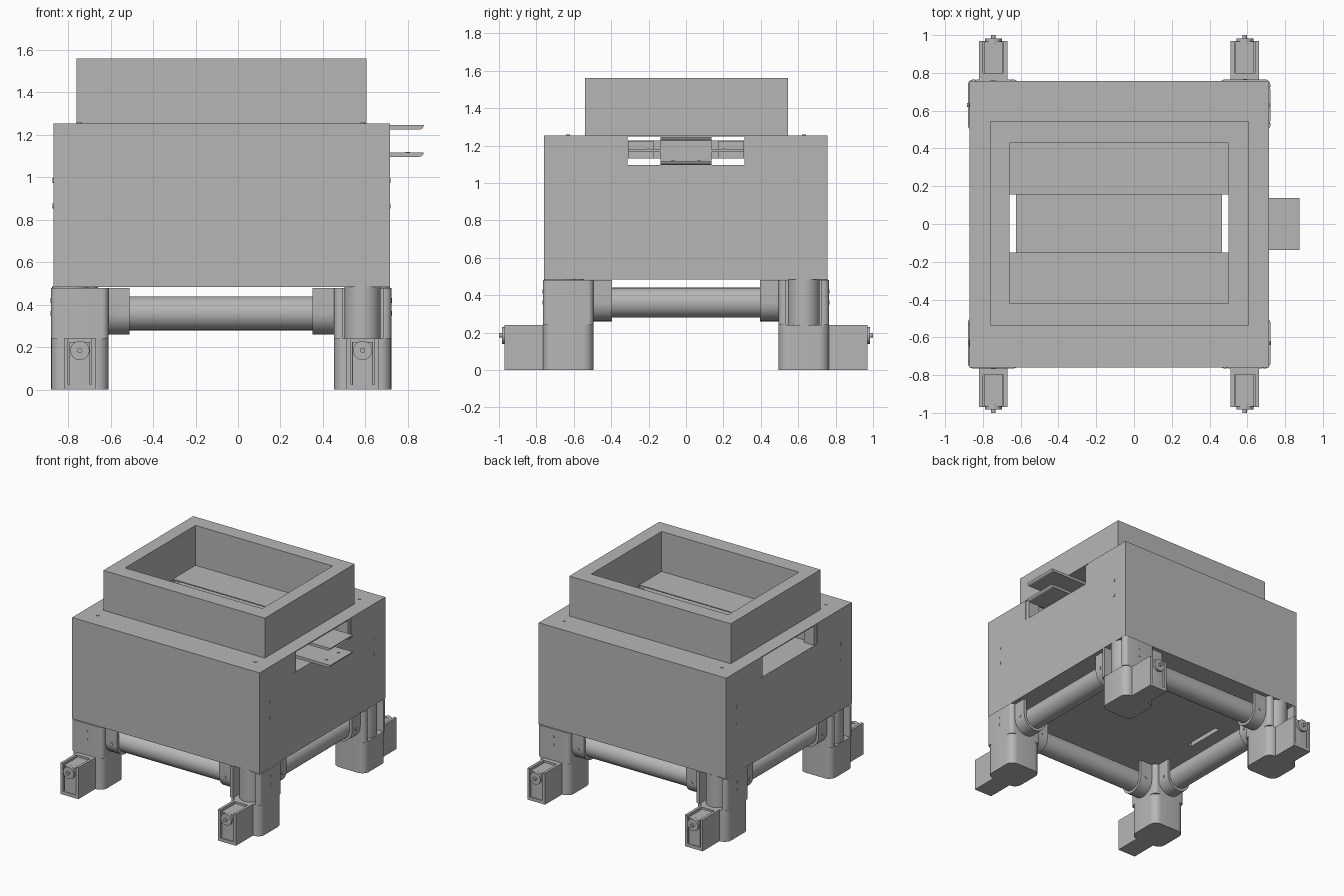
import bpy, bmesh, math
from mathutils import Matrix, Vector

if "Cube" in bpy.data.objects:
    bpy.data.objects.remove(bpy.data.objects["Cube"], do_unlink=True)

grey = bpy.data.materials.new("plain grey")
grey.use_nodes = True
grey.diffuse_color = (0.47, 0.47, 0.47, 1)
grey.node_tree.nodes["Principled BSDF"].inputs["Base Color"].default_value = grey.diffuse_color


def finish(name, bm, smooth=False):
    bmesh.ops.recalc_face_normals(bm, faces=bm.faces)
    mesh = bpy.data.meshes.new(name)
    bm.to_mesh(mesh)
    bm.free()
    mesh.materials.append(grey)
    ob = bpy.data.objects.new(name, mesh)
    bpy.context.collection.objects.link(ob)
    if smooth:
        activate(ob)
        bpy.ops.object.shade_smooth_by_angle(angle=math.radians(35))
    return ob


def activate(ob):
    bpy.ops.object.select_all(action='DESELECT')
    ob.select_set(True)
    bpy.context.view_layer.objects.active = ob


def box(name, x, y, z, round_z=0):
    """Box from (min, max) pairs, with optional rounded upright edges."""
    bm = bmesh.new()
    bmesh.ops.create_cube(bm, size=1)
    for v in bm.verts:
        v.co = Vector(((p[0] + p[1]) / 2 + c * abs(p[1] - p[0]) for p, c in zip((x, y, z), v.co)))
    if round_z:
        upright = [e for e in bm.edges if abs(e.verts[0].co.z - e.verts[1].co.z) > 0.01]
        bmesh.ops.bevel(bm, geom=upright, offset=round_z, segments=6, affect='EDGES', profile=0.5)
    return finish(name, bm, round_z > 0)


def rod(name, a, b, r, sides=32):
    a, b = Vector(a), Vector(b)
    bm = bmesh.new()
    turn = (b - a).to_track_quat('Z', 'Y').to_matrix().to_4x4()
    bmesh.ops.create_cone(bm, cap_ends=True, segments=sides, radius1=r, radius2=r,
                          depth=(b - a).length, matrix=Matrix.Translation((a + b) / 2) @ turn)
    return finish(name, bm, True)


def cut(ob, *cutters):
    for c in cutters:
        m = ob.modifiers.new("cut", 'BOOLEAN')
        m.operation, m.solver, m.object = 'DIFFERENCE', 'EXACT', c
        activate(ob)
        bpy.ops.object.modifier_apply(modifier=m.name)
        bpy.data.objects.remove(c, do_unlink=True)


# Main housing with drawer channel, feed slot and drop shafts
body = box("housing", (-0.87, 0.715), (-0.76, 0.757), (0.483, 1.255))
cut(body,
    box("channel_cut", (-1, 1), (-0.345, 0.345), (1.097, 1.248)),
    box("slot_cut", (-0.66, 0.5), (-0.15, 0.155), (1.2, 1.3)),
    box("shaft_cut", (-0.66, -0.625), (-0.15, 0.155), (0.4, 1.2)),
    box("shaft_cut", (0.465, 0.5), (-0.15, 0.155), (0.4, 1.2)))

# Hopper rim
hopper = box("hopper", (-0.76, 0.605), (-0.54, 0.545), (1.255, 1.56))
cut(hopper, box("hopper_cut", (-0.66, 0.5), (-0.42, 0.43), (1.2, 1.6)))

# Drawer, its runners and the guides at the channel mouths
box("drawer", (-0.625, 0.465), (-0.31, 0.31), (1.13, 1.228))
box("drawer_bar", (0.505, 0.53), (-0.31, 0.31), (1.165, 1.18))
for s in (-1, 1):
    box("drawer_runner", (0.465, 0.52), (s * 0.17, s * 0.31), (1.13, 1.225))
    rod("drawer_bolt", (0.515, s * 0.2, 1.175), (0.535, s * 0.2, 1.175), 0.011, 12)
    for x in ((0.62, 0.71), (-0.865, -0.78)):
        box("channel_guide", x, (s * 0.312, s * 0.345), (1.097, 1.248))

# Handle: web and two plates with a rounded lower lip
box("handle_web", (0.51, 0.53), (-0.137, 0.137), (1.1, 1.245))
for z in (1.097, 1.226):
    bm = bmesh.new()
    tip = [(0.875 - 0.022 * (1 - math.cos(t)), z + 0.02 * (1 - math.sin(t)))
           for t in (i * math.pi / 12 for i in range(7))]
    outline = [(0.52, z + 0.02)] + tip + [(0.52, z)]
    f = bm.faces.new([bm.verts.new((x, -0.137, h)) for x, h in outline])
    ext = bmesh.ops.extrude_face_region(bm, geom=[f])
    bmesh.ops.translate(bm, vec=(0, 0.274, 0), verts=[g for g in ext["geom"] if isinstance(g, bmesh.types.BMVert)])
    finish("handle_plate", bm, True)
for y in (-0.07, 0.07):
    rod("handle_bolt", (0.8, y, 1.11), (0.8, y, 1.12), 0.011, 12)

LEG_X, LEG_Y, HALF, TUBE_Z = (-0.745, 0.587), 0.63, 0.135, 0.36


def cradle(name, origin, turn):
    """U-shaped tube holder reaching along local +x from the leg face."""
    bm = bmesh.new()
    arc = [math.pi + i * math.pi / 16 for i in range(17)]
    loop = [(-0.1, 0.12)] + [(0.1 * math.cos(t), 0.1 * math.sin(t)) for t in arc] + [(0.1, 0.12)]
    loop += [(0.08, 0.12)] + [(0.08 * math.cos(t), 0.08 * math.sin(t)) for t in reversed(arc)] + [(-0.08, 0.12)]
    f = bm.faces.new([bm.verts.new((HALF - 0.04, y, z)) for y, z in loop])
    ext = bmesh.ops.extrude_face_region(bm, geom=[f])
    bmesh.ops.translate(bm, vec=(0.14, 0, 0), verts=[g for g in ext["geom"] if isinstance(g, bmesh.types.BMVert)])
    # Screw heads on both cheeks
    for s in (-1, 1):
        bmesh.ops.create_cone(bm, cap_ends=True, segments=12, radius1=0.011, radius2=0.011, depth=0.006,
                              matrix=Matrix.Translation((0.187, s * 0.101, 0)) @ Matrix.Rotation(math.pi / 2, 4, 'X'))
    bmesh.ops.transform(bm, verts=bm.verts, matrix=Matrix.Translation(origin) @ Matrix.Rotation(turn, 4, 'Z'))
    finish(name, bm, True)


def leg(sx, sy, pocket):
    cx, cy = LEG_X[sx > 0], sy * LEG_Y
    side = ("left" if sx > 0 else "right") + ("_front" if sy < 0 else "_back")
    xr, yr = (cx - HALF, cx + HALF), (cy - HALF, cy + HALF)
    px, py = pocket

    # Upper block, open on one outer side around a round pillar
    upper = box(side + "_leg_upper", xr, yr, (0.24, 0.48), 0.03)
    mid = (cx + px * 0.1, cy + py * 0.1)
    wx, wy = (0.1, 0.095) if px else (0.095, 0.1)
    cut(upper, box("pocket_cut", (mid[0] - wx, mid[0] + wx), (mid[1] - wy, mid[1] + wy), (0.2, 0.6)))
    rod(side + "_leg_pillar", (cx + px * 0.045, cy + py * 0.045, 0.2),
        (cx + px * 0.045, cy + py * 0.045, 0.485), 0.085)
    # Lower block
    box(side + "_leg_lower", xr, yr, (0, 0.24), 0.055)
    # Screws on the closed outer side and on the lid above
    face = Vector((0, sy, 0)) if px else Vector((sx, 0, 0))
    for z in (0.36, 0.42):
        p = Vector((cx, cy, z)) + face * HALF
        rod("leg_screw", p - face * 0.01, p + face * 0.003, 0.011, 12)
    rod("lid_screw", (cx, cy, 1.25), (cx, cy, 1.258), 0.011, 12)
    # Screws on the housing sides
    wall = 0.715 if sx > 0 else -0.87
    for z in (0.865, 0.985):
        rod("housing_screw", (wall - sx * 0.01, cy, z), (wall + sx * 0.003, cy, z), 0.011, 12)

    # Tube cradles facing the two neighbouring legs
    cradle(side + "_cradle_x", (cx, cy, TUBE_Z), math.pi if sx > 0 else 0)
    cradle(side + "_cradle_y", (cx, cy, TUBE_Z), -sy * math.pi / 2)

    # Foot: open-topped, open-ended casing holding a motor
    end = sy * 0.97
    foot = box(side + "_foot", (cx - 0.075, cx + 0.075), sorted((cy, end)), (0, 0.24))
    cut(foot, box("foot_cut", (cx - 0.055, cx + 0.055), sorted((sy * 0.8, sy * 1.1)), (0.025, 0.3)))
    box(side + "_motor", (cx - 0.049, cx + 0.049), sorted((sy * 0.79, sy * 0.965)), (0.025, 0.225), 0.006)
    rod(side + "_motor_horn", (cx, sy * 0.95, 0.185), (cx, sy * 0.983, 0.185), 0.045)
    rod(side + "_motor_shaft", (cx, sy * 0.95, 0.185), (cx, sy, 0.185), 0.012, 16)


for sx, sy, pocket in ((1, -1, (0, -1)), (1, 1, (1, 0)), (-1, 1, (0, 1)), (-1, -1, (-1, 0))):
    leg(sx, sy, pocket)

# Frame tubes between the legs
for s in (-1, 1):
    rod("cross_tube", (LEG_X[0] + 0.1, s * LEG_Y, TUBE_Z), (LEG_X[1] - 0.1, s * LEG_Y, TUBE_Z), 0.08)
for x in LEG_X:
    rod("side_tube", (x, -LEG_Y + 0.1, TUBE_Z), (x, LEG_Y - 0.1, TUBE_Z), 0.08)
